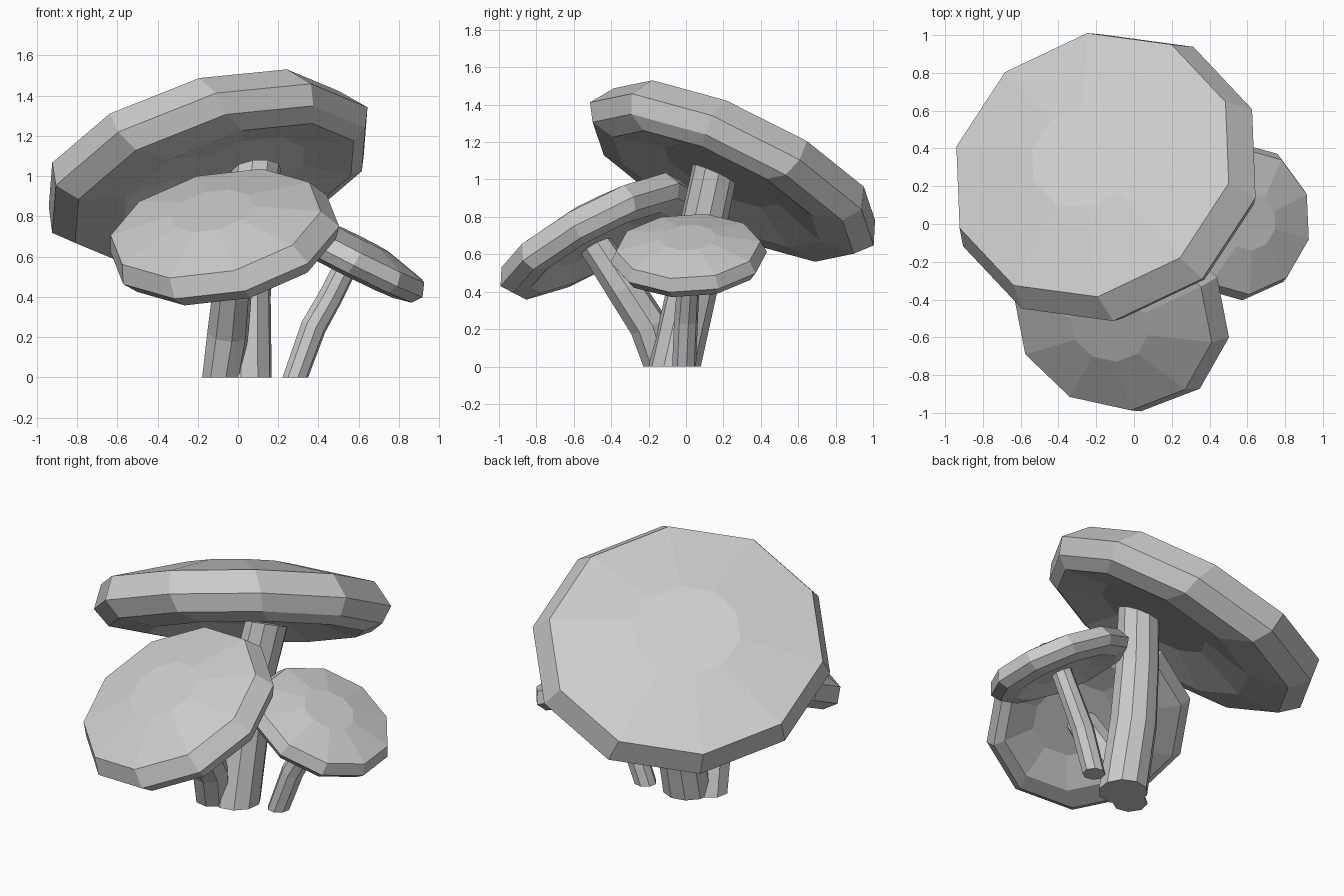
import bpy, bmesh
from math import cos, sin, pi
from mathutils import Vector

if "Cube" in bpy.data.objects:
    bpy.data.objects.remove(bpy.data.objects["Cube"])

# cap profile: height along axis, radius, sideways drift (in rim radii)
CAP = [(.29, .36, -.06), (.165, .92, -.05), (0, 1, 0),
       (-.115, .92, .03), (-.165, .73, .13), (-.08, .40, .17)]


def loft(name, rings):
    """Skin a list of point rings, closing both ends with flat faces."""
    bm = bmesh.new()
    loops = [[bm.verts.new(p) for p in r] for r in rings]
    n = len(loops[0])
    for a, b in zip(loops, loops[1:]):
        for i in range(n):
            j = (i + 1) % n
            bm.faces.new((a[i], a[j], b[j], b[i]))
    bm.faces.new(loops[0])
    bm.faces.new(loops[-1])
    bmesh.ops.recalc_face_normals(bm, faces=bm.faces[:])
    me = bpy.data.meshes.new(name)
    bm.to_mesh(me)
    bm.free()
    ob = bpy.data.objects.new(name, me)
    bpy.context.collection.objects.link(ob)


def ring(centre, axis, start, radius, sides):
    """Regular polygon around an axis with a vertex towards start."""
    u = (start - axis * start.dot(axis)).normalized()
    v = axis.cross(u)
    return [centre + radius * (u * cos(2 * pi * i / sides) + v * sin(2 * pi * i / sides))
            for i in range(sides)]


def cap(name, centre, axis, start, radius, drift):
    c, n, d = Vector(centre), Vector(axis).normalized(), Vector(drift)
    loft(name, [ring(c + radius * (n * h + d * s), n, Vector(start), radius * r, 10)
                for h, r, s in CAP])


def stem(name, path, radii, sides, top_axis):
    pts = [Vector(p) for p in path]
    rings = []
    for i, p in enumerate(pts):
        if i == 0:
            ax = Vector((0, 0, 1))
        elif i == len(pts) - 1:
            ax = Vector(top_axis).normalized()
        else:
            ax = (pts[i + 1] - pts[i - 1]).normalized()
        rings.append(ring(p, ax, Vector((1, .2, 0)), radii[i], sides))
    loft(name, rings)


# large mushroom
cap("large_cap", (-.14, .245, 1.03), (-.285, .422, .86), (.03, -.755, .38), .85, (.93, -.2, .35))
stem("large_stem", [(.03, -.06, 0), (.03, .03, .4), (.05, .09, .75), (.09, .15, 1.03)],
     [.14, .135, .125, .125], 10, (-.1, .4, .9))

# middle mushroom leaning to the front
cap("middle_cap", (-.065, -.475, .685), (-.2, -.465, .862), (.1, -.52, -.25), .585, (.9, -.3, .1))
stem("middle_stem", [(-.08, -.13, 0), (-.05, -.2, .22), (-.03, -.33, .42), (-.03, -.49, .66)],
     [.1, .105, .1, .09], 8, (0, -.5, .85))

# small mushroom leaning to the right
cap("small_cap", (.555, .015, .585), (.45, -.04, .89), (.825, .375, -.42), .42, (-.3, 0, .15))
stem("small_stem", [(.285, -.01, 0), (.375, 0, .25), (.46, .01, .4), (.54, .01, .56)],
     [.065, .065, .062, .06], 8, (.5, 0, .85))
